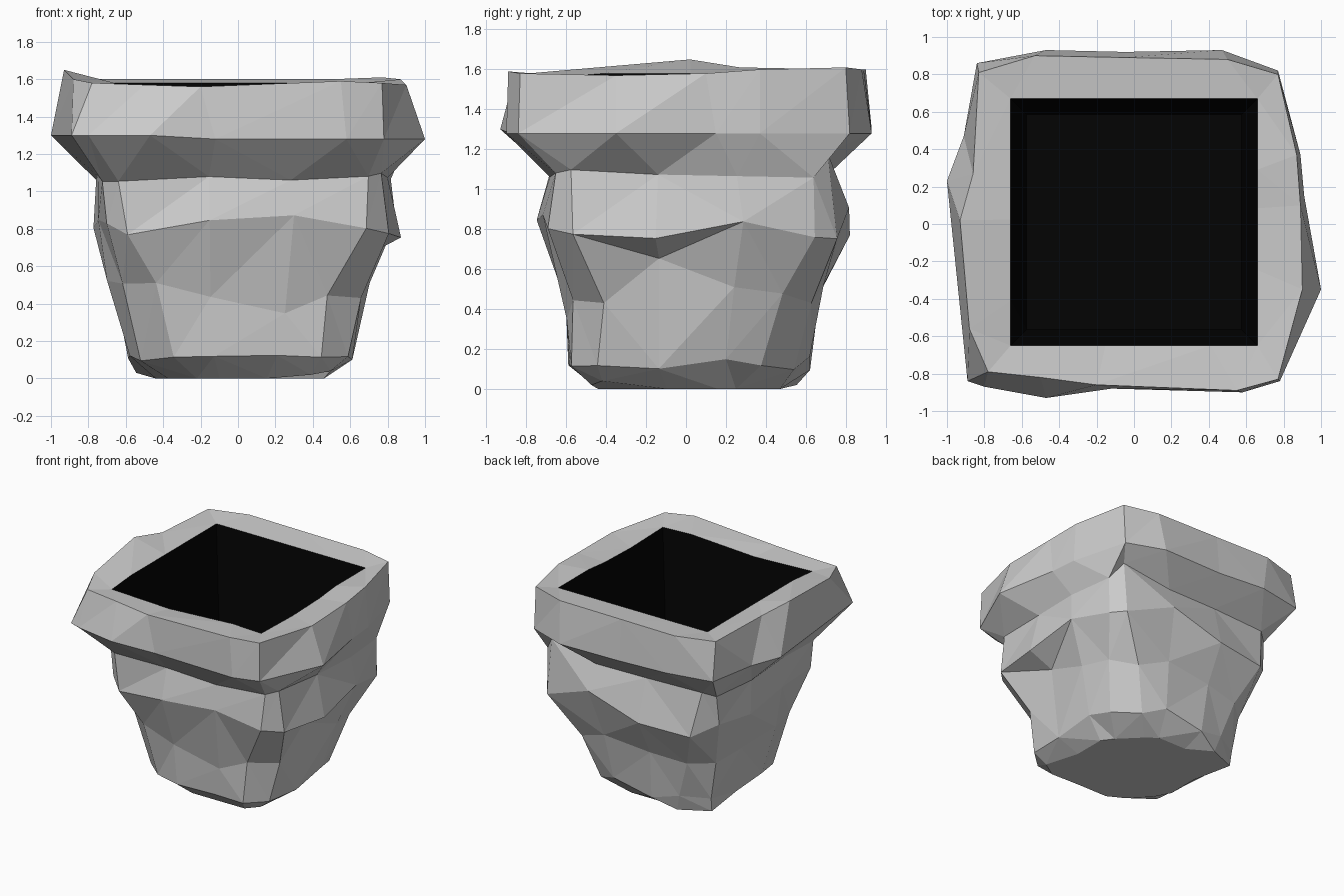
import bpy, bmesh, random
from mathutils import Vector

if "Cube" in bpy.data.objects:
    bpy.data.objects.remove(bpy.data.objects["Cube"])

random.seed(4)

# Rim outlines, four points per side: front, right, back, left
WIDE = [(-.8, -.87), (-.47, -.93), (-.12, -.88), (.58, -.9),
        (.78, -.84), (1, -.35), (.91, .15), (.89, .37),
        (.77, .82), (.47, .93), (-.05, .92), (-.47, .93),
        (-.84, .86), (-.91, .47), (-1, .23), (-.89, -.84)]
TOP = [(-.78, -.79, 1.58), (-.5, -.82, 1.57), (-.2, -.86, 1.56), (.55, -.89, 1.59),
       (.77, -.83, 1.58), (.9, -.35, 1.57), (.89, .1, 1.58), (.87, .37, 1.6),
       (.77, .8, 1.61), (.5, .88, 1.6), (-.05, .89, 1.6), (-.53, .9, 1.6),
       (-.83, .81, 1.6), (-.86, .27, 1.61), (-.93, .02, 1.65), (-.88, -.56, 1.6)]
# Rock body: z, x min, x max, y min, y max, corner cut, roughness
BODY = [(0, -.44, .46, -.44, .47, .22, 0),
        (.13, -.58, .61, -.59, .61, .23, .02),
        (.48, -.68, .72, -.65, .70, .23, .03),
        (.80, -.76, .85, -.73, .80, .17, .03),
        (1.08, -.75, .81, -.68, .74, .11, .015)]
# Hewn hollows and bumps: (ring, point) -> push
DENTS = {(0, 3): (.15, -.1, .02), (0, 4): (.1, -.2, .04),
         (0, 11): (-.09, .15, .02), (0, 12): (-.17, .2, .03),
         (1, 3): (.07, -.05, 0), (1, 4): (.05, -.08, 0),
         (1, 11): (0, .03, 0), (1, 12): (-.04, .08, 0),
         (2, 1): (0, .04, 0), (2, 2): (0, .05, -.1), (3, 2): (0, .02, .04),
         (2, 5): (-.04, 0, .12), (3, 6): (-.03, 0, .02), (2, 10): (0, -.03, .05),
         (3, 14): (.03, 0, .03), (3, 9): (0, .01, .1), (4, 8): (0, 0, .08)}


def cut_ring(z, x0, x1, y0, y1, c, rough):
    """Sixteen-point square outline with cut corners and hewn jitter."""
    i = c * .3
    xs = [x0 + c, x0 + (x1 - x0) * .38, x0 + (x1 - x0) * .66, x1 - c]
    ys = [y0 + c, y0 + (y1 - y0) * .38, y0 + (y1 - y0) * .66, y1 - c]
    ins = [i, 0, 0, i]
    pts = [(x, y0 + d) for x, d in zip(xs, ins)]
    pts += [(x1 - d, y) for y, d in zip(ys, ins)]
    pts += [(x, y1 - d) for x, d in zip(xs[::-1], ins)]
    pts += [(x0 + d, y) for y, d in zip(ys[::-1], ins)]
    r = lambda k: random.uniform(-k, k)
    return [Vector((x * (1 + r(rough)), y * (1 + r(rough)), z + r(rough * 1.8)))
            for x, y in pts]


def square_ring(h, z_of):
    """Project the rim points onto a square opening, keeping true corners."""
    out = []
    for n, (x, y, z) in enumerate(TOP):
        if n % 4 == 0:
            x, y = (h if x > 0 else -h), (h if y > 0 else -h)
        else:
            s = h / max(abs(x), abs(y))
            x, y = x * s, y * s
        out.append(Vector((x, y + .01, z_of(z))))
    return out


def loft(name, rings, cap_first=False, cap_last=False, color=None):
    bm = bmesh.new()
    loops = [[bm.verts.new(p) for p in ring] for ring in rings]
    for a, b in zip(loops, loops[1:]):
        for k in range(len(a)):
            m = (k + 1) % len(a)
            bm.faces.new((a[k], a[m], b[m], b[k]))
    if cap_first:
        bm.faces.new(loops[0][::-1])
    if cap_last:
        bm.faces.new(loops[-1])
    bmesh.ops.triangulate(bm, faces=[f for f in bm.faces if len(f.verts) == 4],
                          quad_method='SHORT_EDGE')
    me = bpy.data.meshes.new(name)
    bm.to_mesh(me)
    bm.free()
    ob = bpy.data.objects.new(name, me)
    bpy.context.collection.objects.link(ob)
    if color:
        mat = bpy.data.materials.new(name + "_dark")
        mat.diffuse_color = color
        mat.use_nodes = True
        mat.node_tree.nodes["Principled BSDF"].inputs["Base Color"].default_value = mat.diffuse_color
        me.materials.append(mat)
    return ob


# Hewn stone shell with its overhanging rim
body = [cut_ring(*b) for b in BODY]
for (r, k), d in DENTS.items():
    body[r][k] += Vector(d)
wide = [Vector((x, y, 1.28 + .02 * (x < -.2))) for x, y in WIDE]
mouth = square_ring(.66, lambda z: min(z, 1.6) - .02)
loft("stone_pot", body + [wide, [Vector(p) for p in TOP], mouth], cap_first=True)

# Black tapered square cavity
loft("cavity", [mouth, square_ring(.575, lambda z: .74)], cap_last=True,
     color=(.001, .001, .001, 1))
